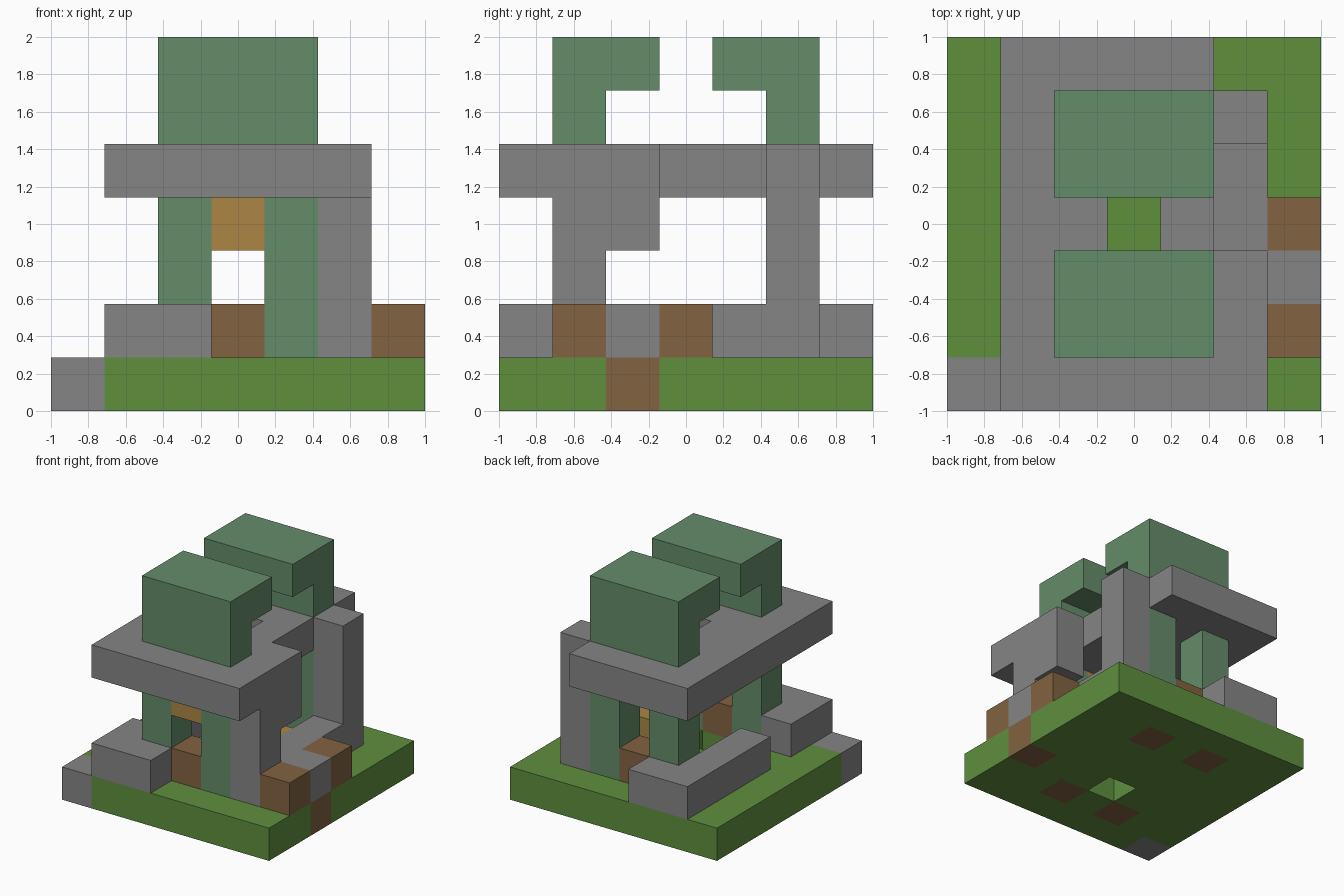
import bpy
import bmesh
from itertools import product
from mathutils import Vector

cube = bpy.data.objects.get("Cube")
if cube:
    bpy.data.objects.remove(cube)

N = 7            # blocks along each side
S = 2 / N        # block size


def material(name, rgb):
    m = bpy.data.materials.new(name)
    m.use_nodes = True
    m.diffuse_color = (*rgb, 1)
    bsdf = m.node_tree.nodes["Principled BSDF"]
    bsdf.inputs["Base Color"].default_value = (*rgb, 1)
    bsdf.inputs["Roughness"].default_value = 0.9
    return m


stone = material("stone grey", (0.235, 0.235, 0.235))
grass = material("grass green", (0.115, 0.275, 0.048))
jade = material("jade green", (0.130, 0.262, 0.144))
earth = material("earth brown", (0.223, 0.125, 0.054))
amber = material("amber", (0.413, 0.239, 0.060))

cells = {}       # block position -> part name
parts = {}       # part name -> material


def fill(name, mat, xs, ys, zs):
    """Claim a box of blocks, each range inclusive; later parts replace earlier."""
    parts[name] = mat
    spans = [range(a, b + 1) for a, b in (xs, ys, zs)]
    for c in product(*spans):
        cells[c] = name


def one(n):
    return (n, n)


# Ground slab with a drain hole, corner stone and earth plugs
fill("lawn", grass, (0, 6), (0, 6), one(0))
del cells[(3, 2, 0)]
fill("corner_stone", stone, one(0), one(0), one(0))
for x, y in product((2, 4), (1, 5)):
    fill("pillar_footings", earth, one(x), one(y), one(0))
    fill("pillars", jade, one(x), one(y), (1, 3))
fill("path_footing", earth, one(6), one(2), one(0))

# Low stone walls
fill("front_low_wall", stone, (1, 2), one(0), one(1))
fill("front_low_wall", stone, one(1), one(1), one(1))
fill("back_low_wall", stone, (1, 2), one(6), one(1))
fill("back_low_wall", stone, one(1), (3, 6), one(1))
fill("side_low_wall", stone, one(5), (1, 5), one(1))

# Side step between two earth beds, and the door sills
fill("side_beds", earth, one(6), (1, 3), one(1))
fill("side_step", stone, one(6), one(2), one(1))
for y in (1, 5):
    fill("door_sills", earth, one(3), one(y), one(1))

# Amber blocks: lintel over the front door and lamp inside
fill("front_lintel", amber, one(3), one(1), one(3))
fill("inner_lamp", amber, one(4), one(3), one(1))

# Side buttresses and roof slab with a skylight
fill("front_buttress", stone, one(5), one(1), (2, 4))
fill("front_buttress", stone, one(5), one(2), (3, 4))
fill("back_buttress", stone, one(5), one(5), (2, 4))
fill("roof_slab", stone, (1, 4), (0, 6), one(4))
fill("roof_slab", stone, one(5), (0, 2), one(4))
del cells[(3, 3, 4)]

# Two facing hooked blocks on the roof
for name, base, span in (("front_crest", 1, (1, 2)), ("back_crest", 5, (4, 5))):
    fill(name, jade, (2, 4), one(base), one(5))
    fill(name, jade, (2, 4), span, one(6))


def build(name, mat):
    """Make the part's outer faces and merge the flat ones."""
    bm = bmesh.new()
    for c in (c for c, owner in cells.items() if owner == name):
        for axis, side in product(range(3), (0, 1)):
            beside = list(c)
            beside[axis] += 2 * side - 1
            if tuple(beside) in cells:
                continue
            u, v = (axis + 1) % 3, (axis + 2) % 3
            corners = []
            for du, dv in ((0, 0), (1, 0), (1, 1), (0, 1)):
                p = Vector(c)
                p[axis] += side
                p[u] += du
                p[v] += dv
                corners.append(bm.verts.new(p * S - Vector((1, 1, 0))))
            bm.faces.new(corners if side else corners[::-1])
    bmesh.ops.remove_doubles(bm, verts=bm.verts[:], dist=S / 100)
    bmesh.ops.dissolve_limit(bm, angle_limit=0.01, verts=bm.verts[:], edges=bm.edges[:])
    mesh = bpy.data.meshes.new(name)
    bm.to_mesh(mesh)
    bm.free()
    mesh.materials.append(mat)
    bpy.context.collection.objects.link(bpy.data.objects.new(name, mesh))


for part_name, part_material in parts.items():
    build(part_name, part_material)
